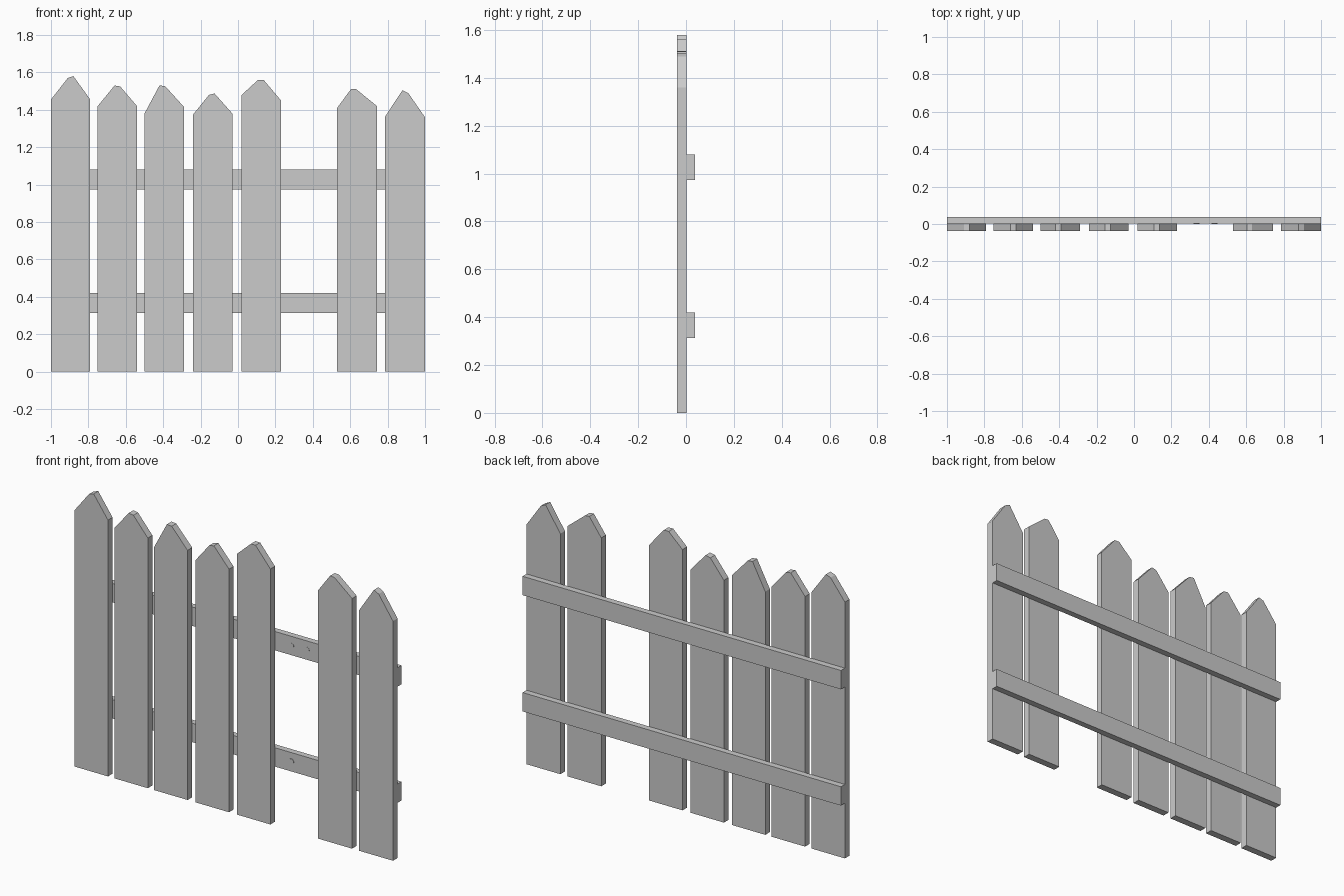
import bpy, bmesh
from math import pi

if "Cube" in bpy.data.objects:
    bpy.data.objects.remove(bpy.data.objects["Cube"])

Y_FRONT, Y_JOIN, Y_BACK = -0.038, 0.003, 0.038


def prism(name, outline, y0, y1):
    """Extrude an x-z outline from y0 to y1."""
    bm = bmesh.new()
    face = bm.faces.new([bm.verts.new((x, y0, z)) for x, z in outline])
    ext = bmesh.ops.extrude_face_region(bm, geom=[face])
    verts = [v for v in ext["geom"] if isinstance(v, bmesh.types.BMVert)]
    bmesh.ops.translate(bm, verts=verts, vec=(0, y1 - y0, 0))
    bmesh.ops.recalc_face_normals(bm, faces=bm.faces)
    me = bpy.data.meshes.new(name)
    bm.to_mesh(me)
    bm.free()
    ob = bpy.data.objects.new(name, me)
    bpy.context.collection.objects.link(ob)
    return ob


# Pickets: left x, right x, left shoulder z, right shoulder z, blunt tip (x, z) pair
pickets = [
    (-1.00, -0.79, 1.455, 1.455, (-0.91, 1.57), (-0.88, 1.58)),
    (-0.75, -0.54, 1.42, 1.42, (-0.66, 1.53), (-0.63, 1.525)),
    (-0.50, -0.29, 1.38, 1.417, (-0.42, 1.53), (-0.39, 1.527)),
    (-0.24, -0.03, 1.375, 1.38, (-0.155, 1.48), (-0.125, 1.487)),
    (0.02, 0.23, 1.48, 1.45, (0.107, 1.56), (0.137, 1.56)),
    (0.53, 0.743, 1.41, 1.42, (0.605, 1.512), (0.632, 1.51)),
    (0.787, 1.00, 1.365, 1.36, (0.88, 1.505), (0.91, 1.49)),
]
for i, (xl, xr, zl, zr, tip_l, tip_r) in enumerate(pickets, 1):
    prism(f"picket_{i}", [(xl, 0), (xr, 0), (xr, zr), tip_r, tip_l, (xl, zl)],
          Y_FRONT, Y_JOIN)

# Horizontal back rails
for name, z0, z1 in (("lower_rail", 0.313, 0.42), ("upper_rail", 0.973, 1.08)):
    prism(name, [(-1, z0), (1, z0), (1, z1), (-1, z1)], Y_JOIN, Y_BACK)

# Nail heads left where a picket is missing
for i, (x, z) in enumerate([(0.333, 1.027), (0.43, 1.03), (0.333, 0.369)], 1):
    bpy.ops.mesh.primitive_cylinder_add(vertices=16, radius=0.016, depth=0.006,
                                        location=(x, Y_JOIN + 0.001, z),
                                        rotation=(pi / 2, 0, 0))
    bpy.context.object.name = f"nail_head_{i}"
